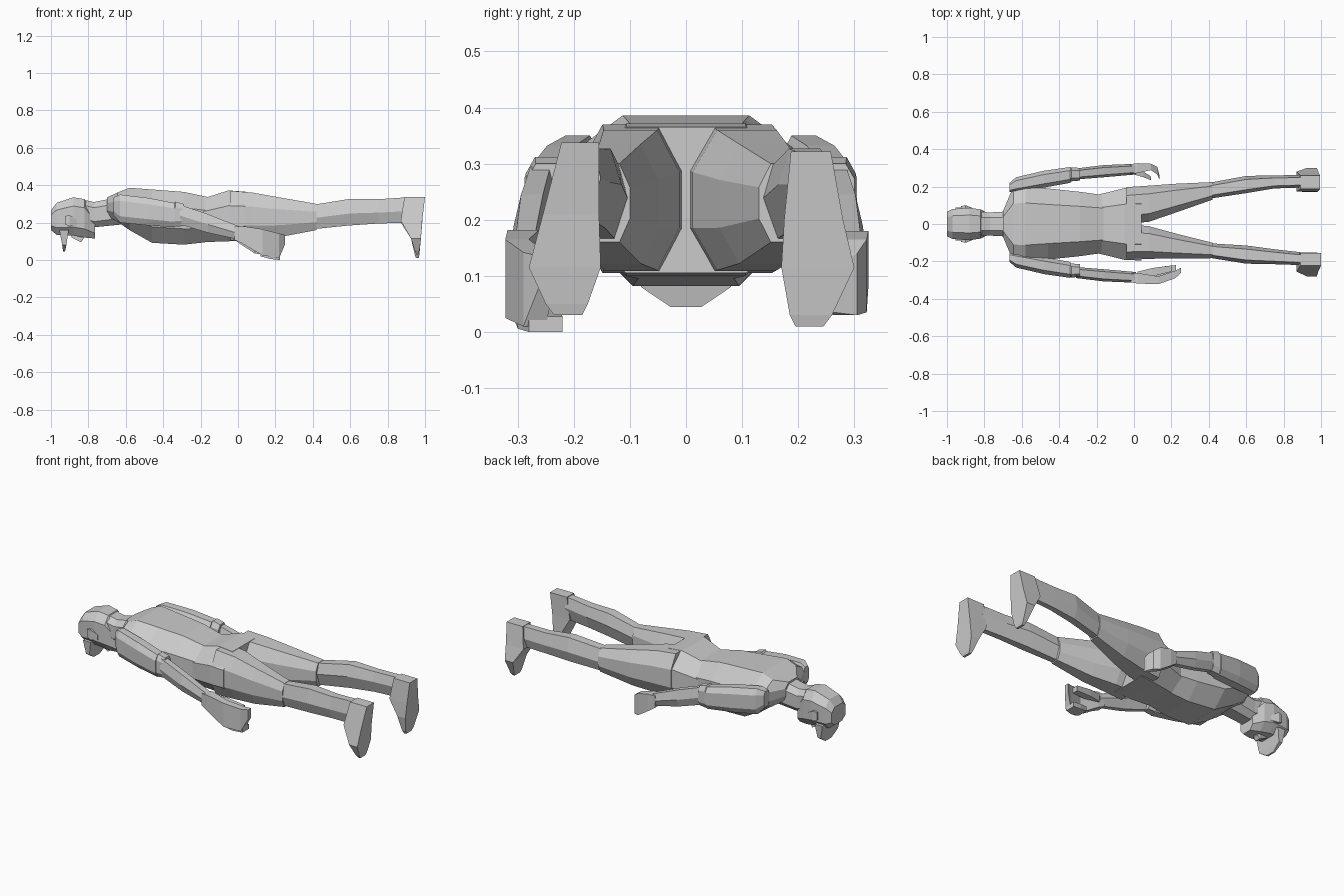
import bpy
import bmesh

cube = bpy.data.objects.get("Cube")
if cube:
    bpy.data.objects.remove(cube, do_unlink=True)

grey = bpy.data.materials.new("plain grey")
grey.use_nodes = True
COLOUR = (0.6, 0.6, 0.6, 1.0)
grey.diffuse_color = COLOUR
grey.node_tree.nodes["Principled BSDF"].inputs["Base Color"].default_value = COLOUR


def section(cut_u, cut_v):
    """Unit box outline with its corners cut off."""
    u, v = 1 - cut_u, 1 - cut_v
    return [(-u, -1), (u, -1), (1, -v), (1, v), (u, 1), (-u, 1), (-1, v), (-1, -v)]


ROUND = section(0.45, 0.45)
BODY = section(0.45, 0.6)
BOX = [(-1, -1), (1, -1), (1, 1), (-1, 1)]
LIMB = [(-0.4, -1), (0.5, -1), (1, -0.1), (0.6, 1), (-0.6, 1), (-1, 0.1)]


def loft(name, rings, shape=ROUND, axis="x", mirror=False, shift=0.0):
    """Skin rings of (station, u0, u1, v0, v1); u is y, v is z (or x when the axis is z)."""
    bm = bmesh.new()
    loops = []
    for s, u0, u1, v0, v1 in rings:
        loop = []
        for a, b in shape:
            u = (u0 + u1) / 2 + a * (u1 - u0) / 2
            v = (v0 + v1) / 2 + b * (v1 - v0) / 2
            if mirror:
                u = -u + shift
            loop.append(bm.verts.new((s, u, v) if axis == "x" else (v, u, s)))
        loops.append(loop)
    n = len(shape)
    for low, high in zip(loops, loops[1:]):
        for i in range(n):
            j = (i + 1) % n
            bm.faces.new((low[i], low[j], high[j], high[i]))
    bm.faces.new(loops[0])
    bm.faces.new(loops[-1])
    bmesh.ops.recalc_face_normals(bm, faces=bm.faces[:])
    mesh = bpy.data.meshes.new(name)
    bm.to_mesh(mesh)
    bm.free()
    mesh.materials.append(grey)
    obj = bpy.data.objects.new(name, mesh)
    bpy.context.collection.objects.link(obj)
    return obj


# Head, face down, with the crown towards -x
loft("head", [(-1.0, -0.065, 0.065, 0.16, 0.265), (-0.97, -0.08, 0.08, 0.135, 0.305),
              (-0.88, -0.087, 0.087, 0.13, 0.335), (-0.82, -0.078, 0.078, 0.12, 0.325),
              (-0.765, -0.05, 0.05, 0.115, 0.24)])
loft("neck", [(-0.84, -0.065, 0.065, 0.2, 0.325), (-0.77, -0.062, 0.062, 0.175, 0.31),
              (-0.62, -0.07, 0.07, 0.19, 0.34)])
loft("cap_brim", [(0.045, -0.028, 0.028, -0.935, -0.925), (0.08, -0.08, 0.08, -0.94, -0.918),
                  (0.16, -0.088, 0.088, -0.955, -0.905)], BOX, "z")
loft("nose", [(-0.89, -0.008, 0.008, 0.12, 0.15), (-0.84, -0.018, 0.018, 0.095, 0.15),
              (-0.825, -0.015, 0.015, 0.115, 0.15)], BOX)
for side, flip in (("left", False), ("right", True)):
    loft(side + "_ear", [(-0.925, 0.07, 0.095, 0.19, 0.235), (-0.9, 0.07, 0.1, 0.18, 0.24),
                         (-0.86, 0.07, 0.085, 0.185, 0.215)], BOX, mirror=flip)

# Torso and hips
loft("torso", [(-0.70, -0.07, 0.07, 0.235, 0.335), (-0.645, -0.2, 0.2, 0.205, 0.36),
               (-0.58, -0.205, 0.205, 0.16, 0.386), (-0.46, -0.19, 0.19, 0.092, 0.377),
               (-0.29, -0.172, 0.172, 0.082, 0.364), (-0.13, -0.15, 0.15, 0.1, 0.33)], BODY)
loft("hips", [(-0.2, -0.155, 0.155, 0.095, 0.325), (-0.05, -0.192, 0.192, 0.1, 0.372),
              (0.04, -0.195, 0.195, 0.105, 0.365)], BODY)

# Legs: the right one is turned in a little further than the left
LEG_SETS = (
    ("left", False,
     [(-0.04, 0.0, 0.197, 0.105, 0.37), (0.08, 0.012, 0.205, 0.11, 0.36),
      (0.22, 0.06, 0.215, 0.122, 0.335), (0.42, 0.13, 0.224, 0.16, 0.3)],
     [(0.40, 0.135, 0.22, 0.165, 0.295), (0.6, 0.165, 0.257, 0.185, 0.327),
      (0.75, 0.19, 0.26, 0.195, 0.318), (0.9, 0.195, 0.262, 0.2, 0.32)],
     [(0.01, 0.195, 0.245, 0.952, 0.966), (0.03, 0.185, 0.26, 0.945, 0.97),
      (0.115, 0.17, 0.3, 0.925, 0.978), (0.2, 0.175, 0.28, 0.87, 0.985),
      (0.322, 0.187, 0.258, 0.89, 0.995)]),
    ("right", True,
     [(-0.04, 0.0, 0.192, 0.105, 0.37), (0.08, 0.012, 0.186, 0.11, 0.36),
      (0.22, 0.05, 0.185, 0.122, 0.335), (0.42, 0.1, 0.183, 0.16, 0.3)],
     [(0.40, 0.103, 0.18, 0.165, 0.295), (0.6, 0.115, 0.212, 0.185, 0.327),
      (0.75, 0.135, 0.215, 0.195, 0.325), (0.9, 0.152, 0.22, 0.2, 0.335)],
     [(0.03, 0.185, 0.235, 0.952, 0.966), (0.05, 0.175, 0.25, 0.945, 0.97),
      (0.115, 0.152, 0.28, 0.925, 0.978), (0.21, 0.155, 0.255, 0.87, 0.985),
      (0.338, 0.155, 0.222, 0.89, 1.0)]),
)
for side, flip, thigh, shin, foot in LEG_SETS:
    loft(side + "_thigh", thigh, BODY, mirror=flip)
    loft(side + "_shin", shin, LIMB, mirror=flip)
    loft(side + "_foot", foot, BOX, "z", mirror=flip)

# Arms: sleeve, cuff and forearm on both sides
for side, flip in (("left", False), ("right", True)):
    loft(side + "_upper_arm", [(-0.665, 0.17, 0.22, 0.24, 0.335), (-0.63, 0.17, 0.25, 0.2, 0.35),
                               (-0.48, 0.195, 0.285, 0.185, 0.332),
                               (-0.34, 0.22, 0.305, 0.175, 0.305)], mirror=flip, shift=0.017)
    loft(side + "_cuff", [(-0.35, 0.23, 0.295, 0.185, 0.298), (-0.335, 0.228, 0.303, 0.178, 0.312),
                          (-0.29, 0.232, 0.3, 0.182, 0.3)], mirror=flip, shift=0.017)
    loft(side + "_forearm", [(-0.31, 0.238, 0.297, 0.19, 0.295), (-0.16, 0.25, 0.315, 0.145, 0.245),
                             (0.01, 0.265, 0.322, 0.108, 0.178)], LIMB, mirror=flip, shift=0.008)

# Open right hand with its lower edge curled in
loft("right_hand", [(-0.02, -0.312, -0.262, 0.108, 0.178), (0.02, -0.318, -0.262, 0.09, 0.182),
                    (0.13, -0.322, -0.28, 0.025, 0.165), (0.22, -0.29, -0.25, 0.01, 0.142),
                    (0.25, -0.262, -0.235, 0.08, 0.135)], BOX)
loft("right_fingers", [(0.12, -0.305, -0.24, 0.02, 0.045), (0.17, -0.3, -0.225, 0.006, 0.035),
                       (0.225, -0.28, -0.22, 0.0, 0.028)], BOX)
loft("right_thumb", [(0.02, -0.285, -0.255, 0.12, 0.165), (0.1, -0.28, -0.235, 0.115, 0.155),
                     (0.2, -0.255, -0.222, 0.105, 0.135)], BOX)

# Left hand with curled fingers
loft("left_hand", [(-0.02, 0.268, 0.32, 0.108, 0.178), (0.02, 0.272, 0.325, 0.08, 0.18),
                   (0.09, 0.288, 0.322, 0.035, 0.165), (0.125, 0.265, 0.305, 0.03, 0.14),
                   (0.135, 0.24, 0.265, 0.035, 0.12)], BOX)
loft("left_thumb", [(0.0, 0.265, 0.295, 0.11, 0.16), (0.05, 0.25, 0.28, 0.095, 0.14),
                    (0.09, 0.235, 0.255, 0.085, 0.115)], BOX)
